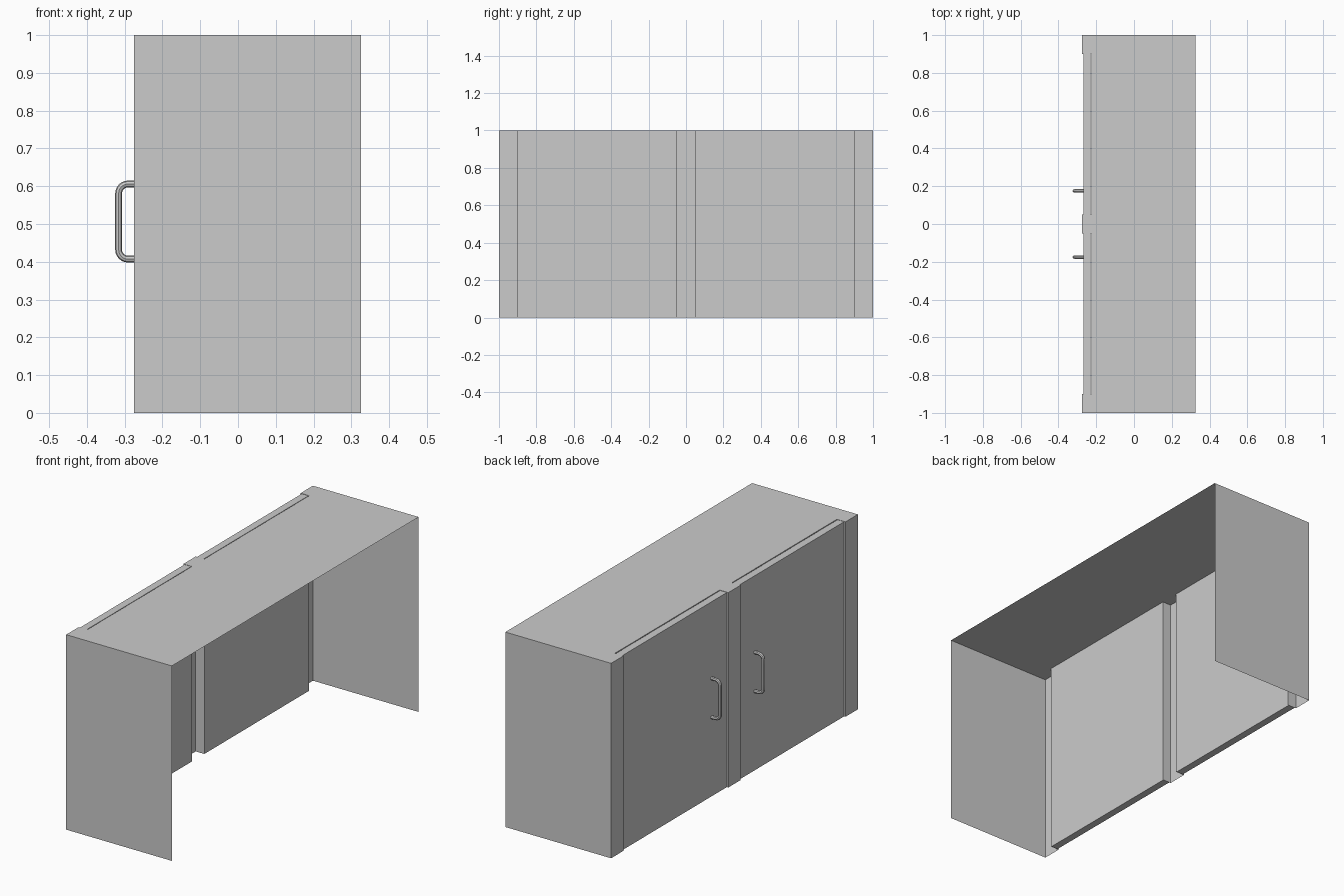
import bpy, bmesh
from mathutils import Vector

if "Cube" in bpy.data.objects:
    bpy.data.objects.remove(bpy.data.objects["Cube"])


def add_mesh(name, bm):
    bmesh.ops.recalc_face_normals(bm, faces=bm.faces[:])
    me = bpy.data.meshes.new(name)
    bm.to_mesh(me)
    bm.free()
    ob = bpy.data.objects.new(name, me)
    bpy.context.collection.objects.link(ob)
    return ob


# cabinet shell: thin sheet, open at the back and underneath, posts step forward of the door recesses
BACK, FRONT, RECESS = 0.325, -0.275, -0.226
half = [(BACK, -1), (FRONT, -1), (FRONT, -0.9), (RECESS, -0.9), (RECESS, -0.05), (FRONT, -0.05)]
plan = half + [(x, -y) for x, y in reversed(half)]
bm = bmesh.new()
low = [bm.verts.new((x, y, 0)) for x, y in plan]
high = [bm.verts.new((x, y, 1)) for x, y in plan]
for i in range(len(plan) - 1):
    bm.faces.new((low[i], low[i + 1], high[i + 1], high[i]))
bm.faces.new(high)
bmesh.ops.recalc_face_normals(bm, faces=bm.faces[:])
add_mesh("cabinet_shell", bm)


# door slab
def door(name, side):
    bm = bmesh.new()
    bmesh.ops.create_cube(bm, size=1)
    lo, hi = Vector((-0.268, 0.051, 0.001)), Vector((-0.23, 0.899, 0.999))
    for v in bm.verts:
        v.co = Vector([(lo[i] + hi[i]) / 2 + v.co[i] * (hi[i] - lo[i]) for i in range(3)])
        v.co.y *= side
    add_mesh(name, bm)


# bent tube pull handle
def handle(name, y):
    root, out, z0, z1, r = -0.265, -0.316, 0.407, 0.606, 0.025
    cu = bpy.data.curves.new(name, 'CURVE')
    cu.dimensions = '3D'
    cu.bevel_depth = 0.009
    cu.bevel_resolution = 2
    cu.resolution_u = 6
    cu.use_fill_caps = True
    sp = cu.splines.new('BEZIER')
    pts = [(root, z0), (out + r, z0), (out, z0 + r), (out, z1 - r), (out + r, z1), (root, z1)]
    sp.bezier_points.add(len(pts) - 1)
    co = [Vector((x, y, z)) for x, z in pts]
    corner = {1: (out, z0), 2: (out, z0), 3: (out, z1), 4: (out, z1)}
    for i, p in enumerate(sp.bezier_points):
        p.co = co[i]
        p.handle_left_type = p.handle_right_type = 'FREE'
        p.handle_left = co[i].lerp(co[max(i - 1, 0)], 1 / 3)
        p.handle_right = co[i].lerp(co[min(i + 1, 5)], 1 / 3)
        if i in corner:
            c = Vector((corner[i][0], y, corner[i][1]))
            bend = co[i].lerp(c, 0.55)
            if i in (1, 3):
                p.handle_right = bend
            else:
                p.handle_left = bend
    ob = bpy.data.objects.new(name, cu)
    bpy.context.collection.objects.link(ob)
    bpy.ops.object.select_all(action='DESELECT')
    ob.select_set(True)
    bpy.context.view_layer.objects.active = ob
    bpy.ops.object.convert(target='MESH')
    bpy.ops.object.shade_smooth_by_angle()


for side, label in ((-1, "left"), (1, "right")):
    door(label + "_door", side)
    handle(label + "_handle", side * 0.175)
